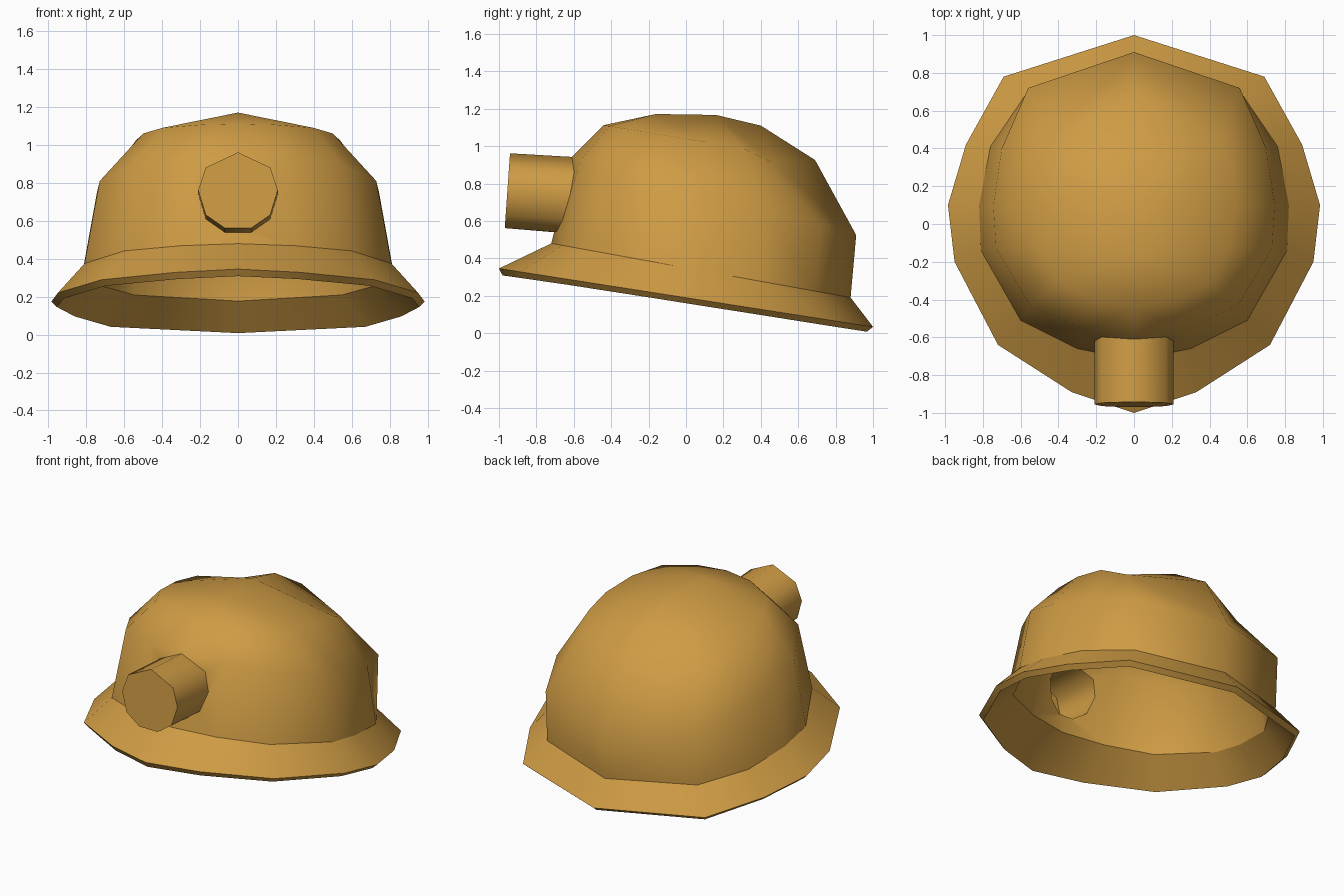
import bpy
import bmesh

# Remove the default cube
default_cube = bpy.data.objects.get("Cube")
if default_cube:
    bpy.data.objects.remove(default_cube, do_unlink=True)

# One flat colour for the whole helmet
helmet_colour = (.62, .33, .058, 1)
material = bpy.data.materials.new("amber_yellow")
material.use_nodes = True
material.diffuse_color = helmet_colour
shader = next(n for n in material.node_tree.nodes if n.type == 'BSDF_PRINCIPLED')
shader.inputs["Base Color"].default_value = helmet_colour
shader.inputs["Roughness"].default_value = .8

bm = bmesh.new()


def tilted_ring(outline, height, slope):
    """Half ring of vertices, back to front, lying on a plane tipped towards the back."""
    return [bm.verts.new((x, y, height - slope * y)) for x, y in outline]


def add_face(*corners):
    return bm.faces.new(corners)


def bridge(lower, upper):
    """Quads between two rows of vertices."""
    return [add_face(lower[i], lower[i + 1], upper[i + 1], upper[i])
            for i in range(len(lower) - 1)]


def mark_sharp(row):
    """Keep a hard edge along a row of vertices."""
    for first, second in zip(row, row[1:]):
        edge = bm.edges.get((first, second))
        if edge:
            edge.smooth = False


# Half outlines of the brim and dome, from the back to the front
brim = tilted_ring([(0, 1), (.69, .78), (.89, .42), (.985, .1),
                    (.95, -.2), (.72, -.64), (.33, -.89), (0, -1)], .19, .156)
base = tilted_ring([(0, .88), (.57, .69), (.76, .41), (.82, .1),
                    (.81, -.14), (.6, -.51), (.3, -.66), (0, -.72)], .35, .181)
middle = tilted_ring([(0, .91), (.56, .72), (.7, .4), (.745, .1),
                      (.73, -.13), (.55, -.43), (.27, -.56), (0, -.61)], .775, .275)
upper = tilted_ring([(0, .69), (.45, .46), (.52, .3), (.54, .1),
                     (.5, -.13), (.4, -.31), (.2, -.41), (0, -.44)], 1.04, .165)
upper[1].co.z -= .05

# Brim and dome walls, leaving the front panel open for the lamp
bridge(brim, base)
bridge(base[:-1], middle[:-1])
bridge(middle, upper)

# Crown with a centre ridge
crown_back, crown_mid, crown_front = [
    bm.verts.new((0, y, z)) for y, z in ((.4, 1.11), (.16, 1.167), (-.16, 1.172))]
add_face(upper[0], upper[1], crown_back)
add_face(upper[1], upper[2], crown_mid, crown_back)
add_face(upper[2], upper[3], crown_mid)
add_face(upper[3], upper[4], crown_front, crown_mid)
add_face(upper[4], upper[5], crown_front)
add_face(upper[5], upper[6], crown_front)
add_face(upper[6], upper[7], crown_front)

# Lamp tube: its mouth lies on the dome and its face is tipped slightly
lamp_profile = [(0, .2), (.17, .12), (.21, 0), (.17, -.13), (.07, -.2), (0, -.2)]
mouth = [middle[-1]]
for x, z in lamp_profile[1:]:
    height = .74 + z
    mouth.append(bm.verts.new((x, -.72 + .24 * (height - .48) + .18 * x, height)))
lamp_front = [bm.verts.new((x, -.955 + .07 * z, .762 + z)) for x, z in lamp_profile]
bridge(mouth, lamp_front)
add_face(*lamp_front)

# Front panel around the lamp mouth
side_top, side_low, centre_low = middle[-2], base[-2], base[-1]
add_face(side_top, mouth[1], mouth[0])
add_face(side_top, mouth[2], mouth[1])
add_face(side_top, side_low, mouth[3], mouth[2])
add_face(side_low, mouth[4], mouth[3])
add_face(side_low, centre_low, mouth[5], mouth[4])

# Smooth surfaces with hard edges at the brim and lamp
for face in bm.faces:
    face.smooth = True
for row in (brim, base, mouth, lamp_front):
    mark_sharp(row)

# Mirror the half and join it along the centre
bmesh.ops.mirror(bm, geom=bm.verts[:] + bm.edges[:] + bm.faces[:],
                 axis='X', merge_dist=.001)
bmesh.ops.remove_doubles(bm, verts=bm.verts[:], dist=.001)
bmesh.ops.recalc_face_normals(bm, faces=bm.faces[:])
bm.normal_update()
lamp_face = min(bm.faces, key=lambda f: f.calc_center_median().y)
crown_face = max(bm.faces, key=lambda f: f.calc_center_median().z)
if crown_face.normal.z < 0:
    bmesh.ops.reverse_faces(bm, faces=bm.faces[:])

mesh = bpy.data.meshes.new("helmet_shell")
bm.to_mesh(mesh)
bm.free()
mesh.materials.append(material)
helmet = bpy.data.objects.new("helmet_shell", mesh)
bpy.context.collection.objects.link(helmet)

# Hollow shell with a thin wall
wall = helmet.modifiers.new("wall_thickness", 'SOLIDIFY')
wall.thickness = .042
wall.offset = -1
